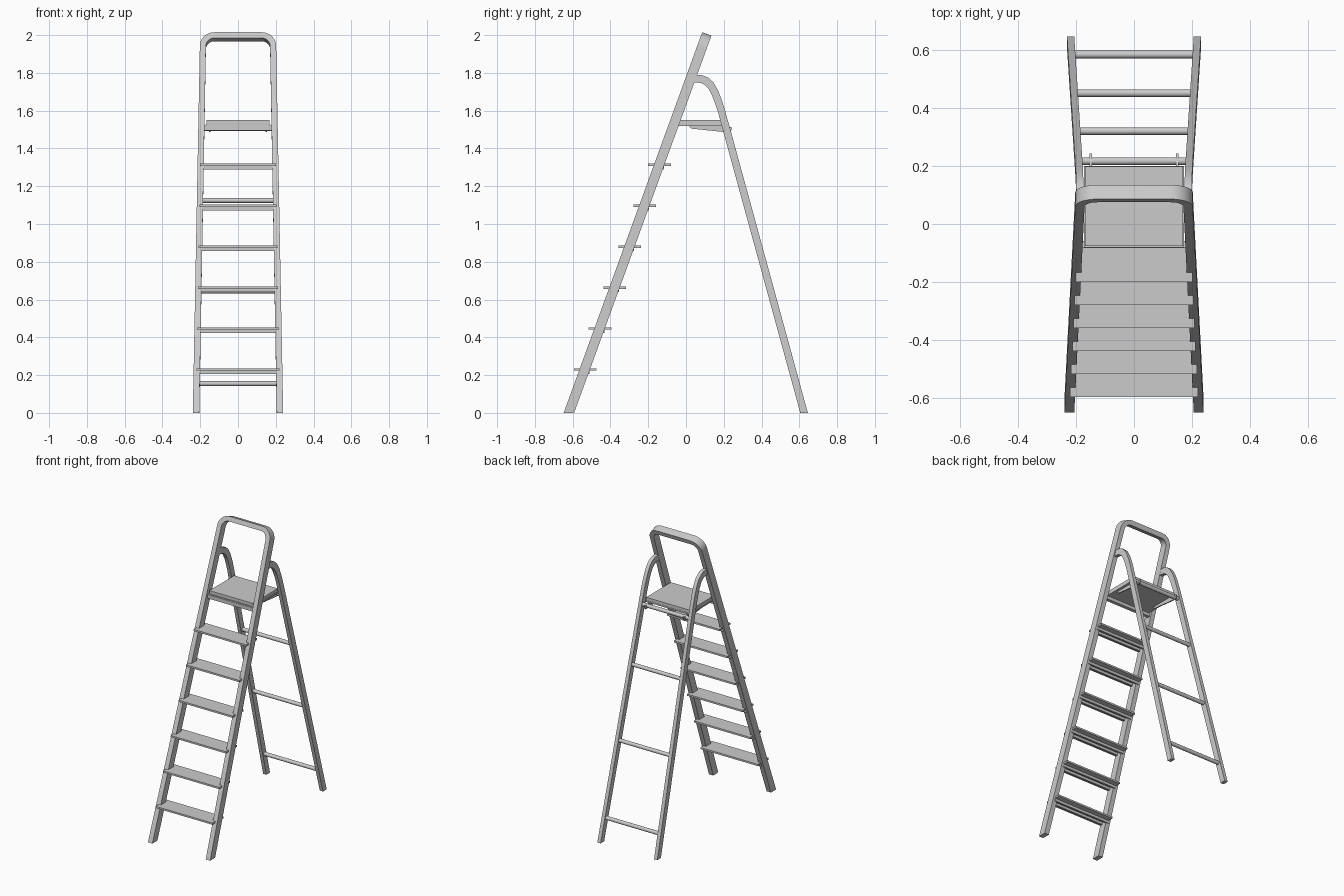
import bpy, bmesh
from math import sin, cos, radians, pi
from mathutils import Vector

if "Cube" in bpy.data.objects:
    bpy.data.objects.remove(bpy.data.objects["Cube"])

SIN, COS = 0.342, 0.9397          # front frame leans back 20 degrees


def finish(name, bm, smooth=False):
    bmesh.ops.recalc_face_normals(bm, faces=bm.faces[:])
    me = bpy.data.meshes.new(name)
    bm.to_mesh(me)
    bm.free()
    ob = bpy.data.objects.new(name, me)
    bpy.context.collection.objects.link(ob)
    if smooth:
        bpy.ops.object.select_all(action='DESELECT')
        ob.select_set(True)
        bpy.context.view_layer.objects.active = ob
        bpy.ops.object.shade_smooth_by_angle(angle=radians(35))
    return ob


def ribbon(name, outer, inner, place, depth):
    """Rectangular bar between two matching outlines, trimmed at the floor."""
    bm = bmesh.new()
    rings = [[bm.verts.new(place(p, d)) for p, d in
              ((o, -depth / 2), (o, depth / 2), (i, depth / 2), (i, -depth / 2))]
             for o, i in zip(outer, inner)]
    for a, b in zip(rings, rings[1:]):
        for k in range(4):
            bm.faces.new((a[k], a[(k + 1) % 4], b[(k + 1) % 4], b[k]))
    bm.faces.new(rings[0])
    bm.faces.new(rings[-1])
    geom = bm.verts[:] + bm.edges[:] + bm.faces[:]
    cut = bmesh.ops.bisect_plane(bm, geom=geom, plane_co=(0, 0, 0),
                                 plane_no=(0, 0, 1), clear_inner=True)
    bmesh.ops.holes_fill(bm, edges=[e for e in bm.edges if e.is_boundary], sides=8)
    return finish(name, bm, True)


def box(name, x0, x1, y0, y1, z0, z1):
    bm = bmesh.new()
    bmesh.ops.create_cube(bm, size=1)
    for v in bm.verts:
        v.co = Vector(((x0 + x1) / 2 + v.co.x * (x1 - x0),
                       (y0 + y1) / 2 + v.co.y * (y1 - y0),
                       (z0 + z1) / 2 + v.co.z * (z1 - z0)))
    return finish(name, bm)


def rung(name, half, y, z, r):
    bm = bmesh.new()
    rings = [[bm.verts.new((x, y + r * cos(a * pi / 10), z + r * sin(a * pi / 10)))
              for a in range(20)] for x in (-half, half)]
    for k in range(20):
        j = (k + 1) % 20
        bm.faces.new((rings[0][k], rings[0][j], rings[1][j], rings[1][k]))
    bm.faces.new(rings[0])
    bm.faces.new(rings[1])
    return finish(name, bm, True)


# Front frame: inverted U with rounded corners, in the leaning plane
def front_outline(x_low, r):
    half = [(x_low, -0.05)]
    half += [(0.125 + r * cos(radians(a)), 2.058 + r * sin(radians(a)))
             for a in range(0, 91, 10)]
    return half + [(-x, v) for x, v in reversed(half)]


ribbon("front_frame", front_outline(0.24, 0.077), front_outline(0.206, 0.045),
       lambda p, d: (p[0], -0.62 + p[1] * SIN + d * COS, p[1] * COS - d * SIN), 0.052)


# Rear legs: straight, then hooked over into the front frame
def rear_x(z):
    return 0.218 - 0.018 * z


outer = [(0.6587, -0.05), (0.235, 1.5), (0.207, 1.60), (0.188, 1.66), (0.168, 1.71),
         (0.145, 1.75), (0.118, 1.775), (0.088, 1.787), (0.055, 1.79), (0.03, 1.79)]
inner = [(0.6187, -0.05), (0.197, 1.49), (0.170, 1.59), (0.152, 1.645), (0.135, 1.687),
         (0.118, 1.718), (0.100, 1.736), (0.080, 1.746), (0.055, 1.75), (0.03, 1.75)]
for side, s in (("left", -1), ("right", 1)):
    ribbon("rear_leg_" + side, outer, inner,
           lambda p, d: (s * (rear_x(p[1]) + d), p[0], p[1]), 0.025)

# Rear rungs
for i, z in enumerate((0.155, 0.645, 1.125, 1.505)):
    rung(f"rear_rung_{i + 1}", rear_x(z), 0.625 - 0.2715 * z, z, 0.013)

# Steps: thin tread with two stiffening ribs below
for i in range(6):
    z = 0.236 + i * 0.2166
    y = -0.62 + z * SIN / COS
    half = 0.224 - 0.0175 * z
    box(f"step_{i + 1}", -half, half, y - 0.06, y + 0.06, z - 0.012, z)
    for name, dy in (("front", -0.022), ("back", 0.017)):
        box(f"step_{i + 1}_{name}_rib", -half, half, y + dy - 0.006, y + dy + 0.006,
            z - 0.03, z - 0.01)

# Platform with pivot bar and thin side lips
box("platform", -0.168, 0.168, -0.075, 0.198, 1.527, 1.55)
box("platform_lip", -0.172, 0.172, -0.08, 0.2, 1.519, 1.528)
box("platform_front_bar", -0.185, 0.185, -0.082, -0.058, 1.496, 1.521)

# Brackets that hook the platform onto the top rear rung
profile = [(0.01, 1.522), (0.03, 1.505), (0.2, 1.487), (0.238, 1.487),
           (0.242, 1.512), (0.2, 1.522)]
for side, s in (("left", -1), ("right", 1)):
    bm = bmesh.new()
    face = bm.faces.new([bm.verts.new((s * 0.145, y, z)) for y, z in profile])
    ext = bmesh.ops.extrude_face_region(bm, geom=[face], use_keep_orig=True)
    for g in ext["geom"]:
        if isinstance(g, bmesh.types.BMVert):
            g.co.x += s * 0.008
    finish("platform_bracket_" + side, bm)
